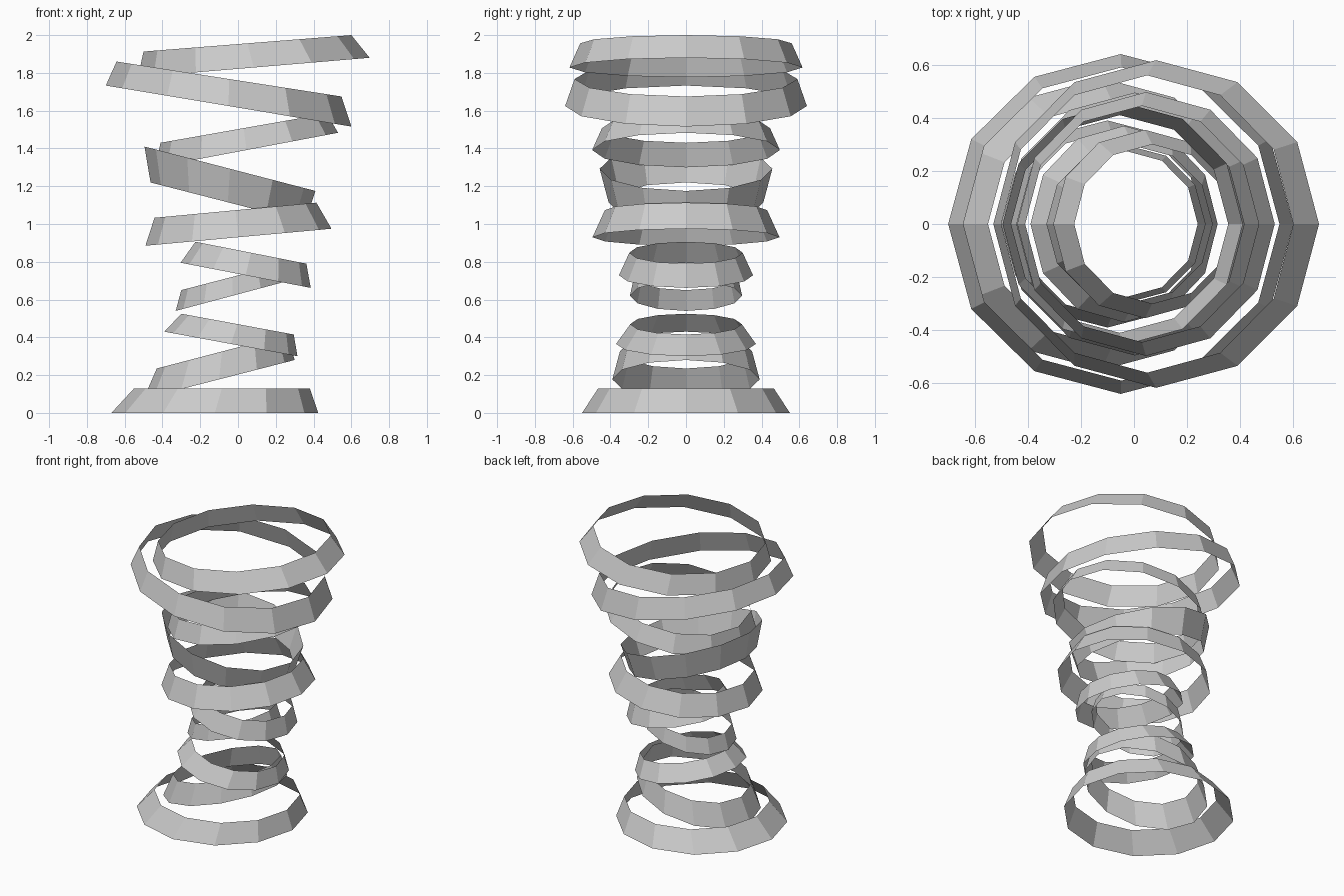
import bpy, bmesh, math

SIDES = 12

# Each band: lower rim (left x, left z, right x, right z, half depth), then upper rim
BANDS = [
    ((-0.67, 0.00, 0.425, 0.00, 0.55), (-0.55, 0.13, 0.38, 0.13, 0.465)),
    ((-0.50, 0.075, 0.30, 0.28, 0.39), (-0.43, 0.235, 0.26, 0.415, 0.35)),
    ((-0.39, 0.43, 0.315, 0.30, 0.37), (-0.30, 0.525, 0.295, 0.415, 0.295)),
    ((-0.33, 0.54, 0.27, 0.70, 0.297), (-0.30, 0.65, 0.24, 0.79, 0.275)),
    ((-0.304, 0.795, 0.385, 0.662, 0.355), (-0.225, 0.906, 0.362, 0.79, 0.30)),
    ((-0.49, 0.885, 0.495, 0.975, 0.495), (-0.442, 1.033, 0.415, 1.113, 0.43)),
    ((-0.463, 1.22, 0.355, 1.01, 0.41), (-0.495, 1.41, 0.41, 1.175, 0.457)),
    ((-0.44, 1.30, 0.53, 1.483, 0.497), (-0.41, 1.43, 0.47, 1.585, 0.445)),
    ((-0.70, 1.733, 0.60, 1.516, 0.64), (-0.643, 1.86, 0.548, 1.675, 0.59)),
    ((-0.53, 1.777, 0.697, 1.88, 0.617), (-0.50, 1.913, 0.60, 2.00, 0.56)),
]


def rim(bm, left_x, left_z, right_x, right_z, depth):
    """Tilted twelve-sided ring of vertices."""
    verts = []
    for i in range(SIDES):
        a = 2 * math.pi * i / SIDES
        t = (1 + math.cos(a)) / 2
        verts.append(bm.verts.new((left_x + (right_x - left_x) * t,
                                   depth * math.sin(a),
                                   left_z + (right_z - left_z) * t)))
    return verts


def band(name, lower, upper):
    """Open flared strip between two rims."""
    bm = bmesh.new()
    lo, up = rim(bm, *lower), rim(bm, *upper)
    for i in range(SIDES):
        j = (i + 1) % SIDES
        bm.faces.new((lo[i], lo[j], up[j], up[i]))
    mesh = bpy.data.meshes.new(name)
    bm.to_mesh(mesh)
    bm.free()
    obj = bpy.data.objects.new(name, mesh)
    bpy.context.collection.objects.link(obj)


# Base ring on the floor, then the stack of tilted rings
for n, (lower, upper) in enumerate(BANDS):
    band("base_ring" if n == 0 else f"tilted_ring_{n}", lower, upper)
